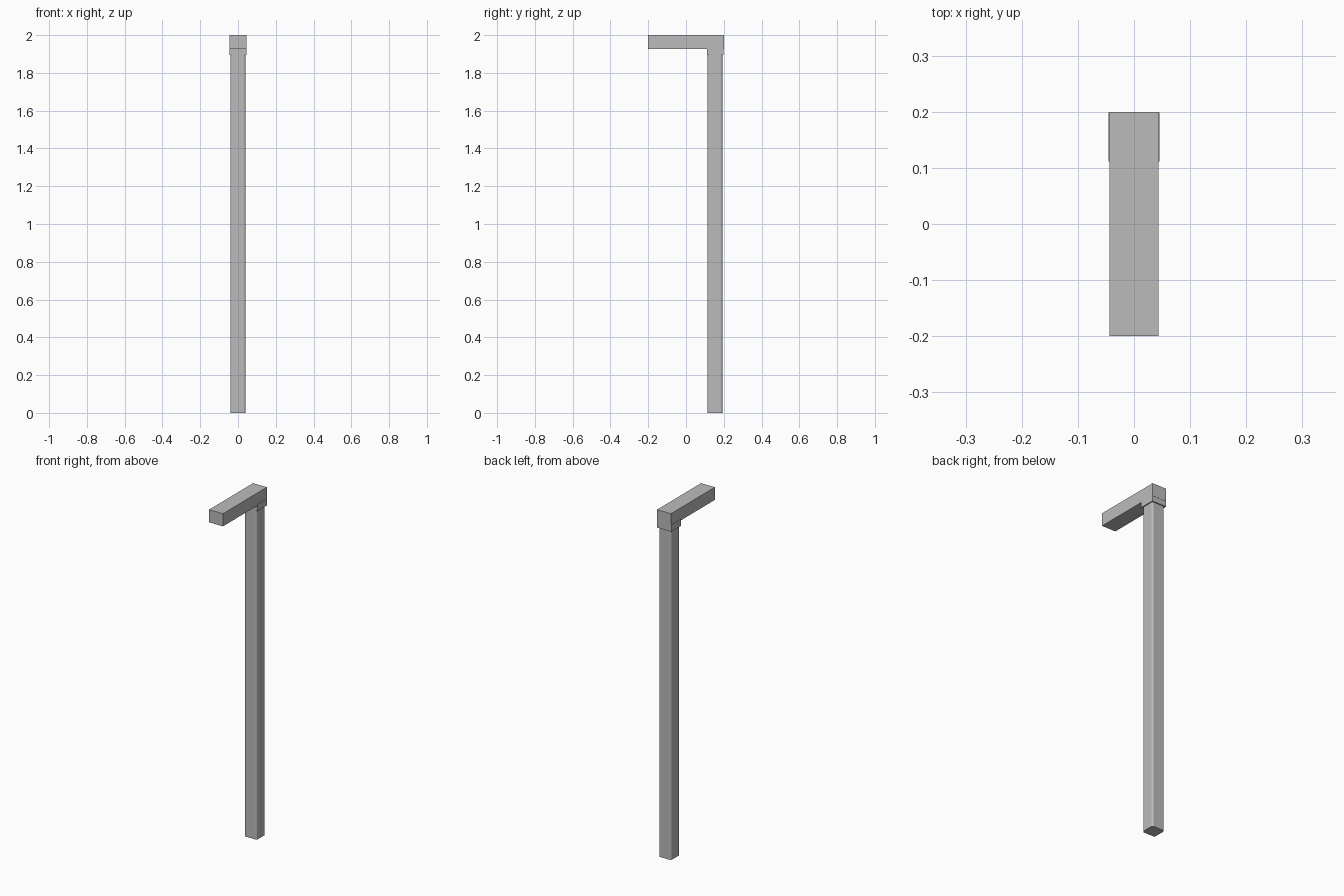
import bpy
import bmesh

cube = bpy.data.objects.get("Cube")
if cube:
    bpy.data.objects.remove(cube)

# Single grey finish
grey = bpy.data.materials.new("plain_grey")
grey.use_nodes = True
colour = (0.5, 0.5, 0.5, 1)
grey.diffuse_color = colour
grey.node_tree.nodes["Principled BSDF"].inputs["Base Color"].default_value = colour


def box(name, low, high, corner=0):
    """Box between two corners, optionally with rounded upright edges."""
    bm = bmesh.new()
    bmesh.ops.create_cube(bm, size=1)
    for v in bm.verts:
        v.co = [l + (c + 0.5) * (h - l) for l, c, h in zip(low, v.co, high)]
    if corner:
        upright = [e for e in bm.edges
                   if abs(e.verts[0].co.z - e.verts[1].co.z) > 0.01]
        bmesh.ops.bevel(bm, geom=upright, offset=corner, segments=3,
                        profile=0.5, affect='EDGES')
    mesh = bpy.data.meshes.new(name)
    bm.to_mesh(mesh)
    bm.free()
    mesh.materials.append(grey)
    obj = bpy.data.objects.new(name, mesh)
    bpy.context.collection.objects.link(obj)
    return obj


# Tall post, the sleeve on its top, and the arm reaching forward
box("post", (-0.04, 0.114, 0), (0.04, 0.193, 1.91), corner=0.01)
box("sleeve", (-0.0455, 0.111, 1.896), (0.0455, 0.199, 1.935))
box("arm", (-0.044, -0.2, 1.927), (0.044, 0.2, 2))
